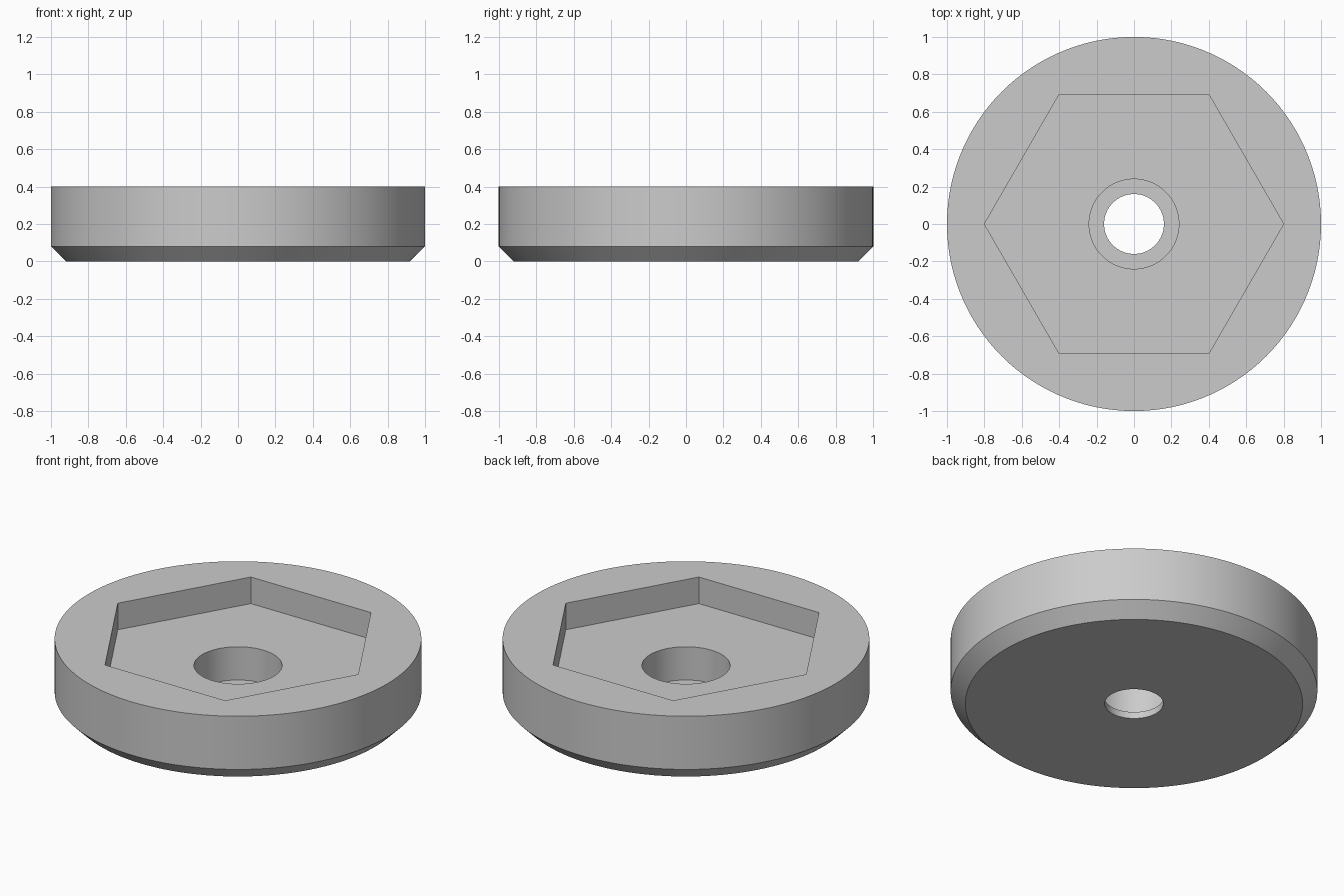
import bpy, bmesh, math

cube = bpy.data.objects.get("Cube")
if cube:
    bpy.data.objects.remove(cube, do_unlink=True)

SEGMENTS = 120  # multiple of six, so the pocket corners are exact


def circle(angle):
    return 1.0


def hexagon(angle):
    # distance to a hexagon with unit corners, one corner on +x
    sector = math.pi / 3
    return math.cos(sector / 2) / math.cos(angle % sector - sector / 2)


# Closed cross-section: outline shape, radius, height
PROFILE = [
    (circle, 0.16, 0.0),    # underside at the bore
    (circle, 0.92, 0.0),    # underside rim
    (circle, 1.0, 0.08),    # top of chamfer
    (circle, 1.0, 0.4),     # top rim
    (hexagon, 0.8, 0.4),    # pocket mouth
    (hexagon, 0.8, 0.24),   # pocket floor
    (circle, 0.24, 0.24),   # counterbore mouth
    (circle, 0.24, 0.04),   # counterbore step
    (circle, 0.16, 0.04),   # top of bore
]

# Grey metal
grey = bpy.data.materials.new("grey")
grey.use_nodes = True
grey.diffuse_color = (0.6, 0.6, 0.6, 1)
grey.node_tree.nodes["Principled BSDF"].inputs["Base Color"].default_value = (0.6, 0.6, 0.6, 1)

# Disc with hexagonal pocket and stepped hole
bm = bmesh.new()
angles = [math.tau * i / SEGMENTS for i in range(SEGMENTS)]
rings = []
for shape, radius, z in PROFILE:
    rings.append([bm.verts.new((radius * shape(a) * math.cos(a),
                                radius * shape(a) * math.sin(a), z)) for a in angles])
for k, ring in enumerate(rings):
    following = rings[(k + 1) % len(rings)]
    for i in range(SEGMENTS):
        j = (i + 1) % SEGMENTS
        bm.faces.new((ring[i], ring[j], following[j], following[i]))
bmesh.ops.recalc_face_normals(bm, faces=bm.faces)

mesh = bpy.data.meshes.new("pocketed_disc")
bm.to_mesh(mesh)
bm.free()
mesh.materials.append(grey)
disc = bpy.data.objects.new("pocketed_disc", mesh)
bpy.context.collection.objects.link(disc)

# Smooth round walls, crisp edges
bpy.ops.object.select_all(action='DESELECT')
disc.select_set(True)
bpy.context.view_layer.objects.active = disc
bpy.ops.object.shade_smooth_by_angle(angle=math.radians(30))
